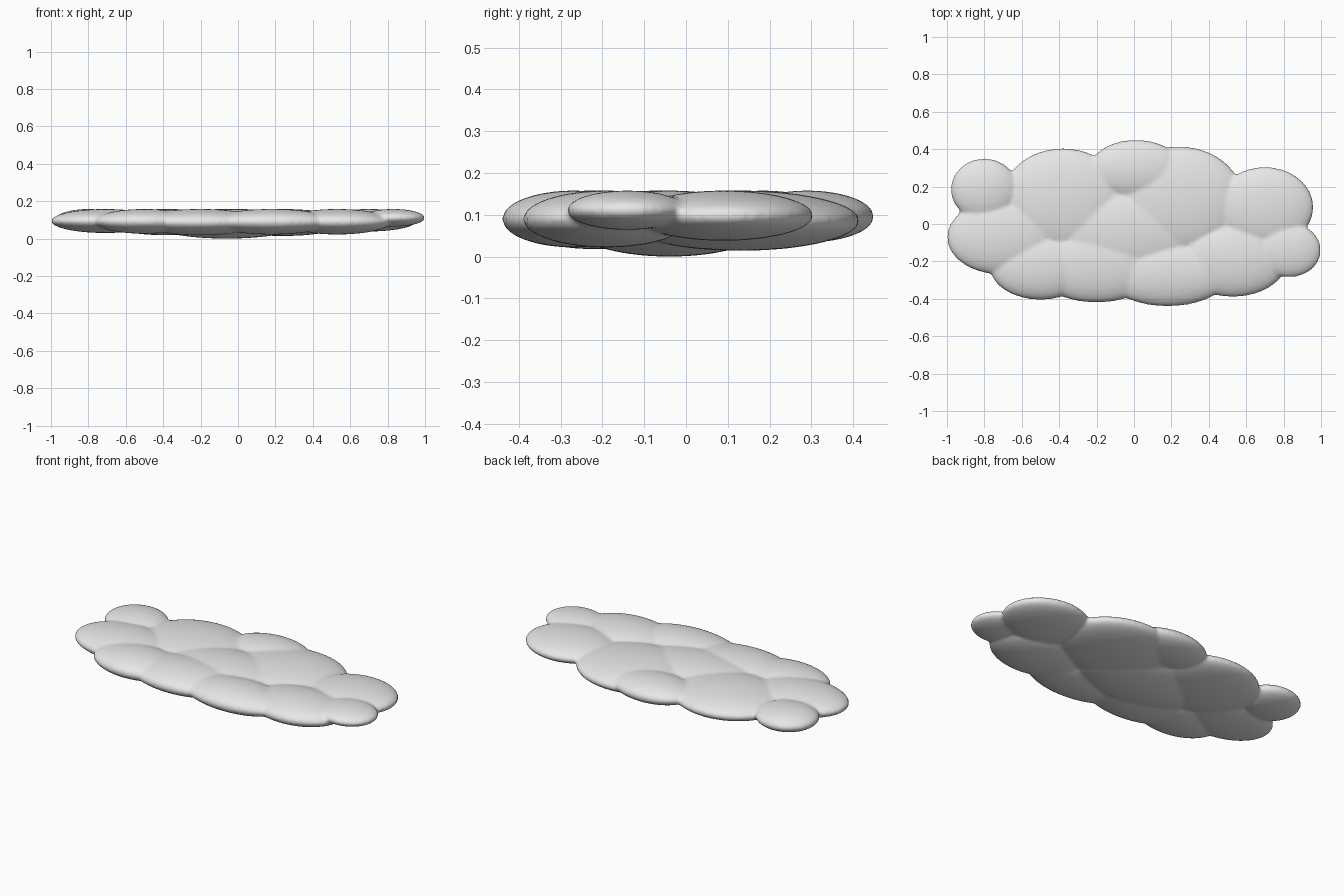
import bpy

if "Cube" in bpy.data.objects:
    bpy.data.objects.remove(bpy.data.objects["Cube"])

# Single pale grey material
grey = bpy.data.materials.new("pale grey")
grey.use_nodes = True
grey.diffuse_color = (0.8, 0.8, 0.8, 1)
grey.node_tree.nodes["Principled BSDF"].inputs["Base Color"].default_value = grey.diffuse_color

TOP = 0.158  # every puff reaches the same height

# Puffs: centre x, centre y, radius x, radius y, half thickness
PUFFS = [
    (-0.80, 0.185, 0.18, 0.165, 0.058),
    (-0.71, -0.07, 0.29, 0.20, 0.064),
    (-0.38, 0.13, 0.33, 0.275, 0.070),
    (0.01, 0.29, 0.25, 0.16, 0.062),
    (0.24, 0.13, 0.345, 0.285, 0.072),
    (0.70, 0.09, 0.26, 0.215, 0.060),
    (0.83, -0.14, 0.17, 0.145, 0.047),
    (0.53, -0.19, 0.29, 0.20, 0.068),
    (0.18, -0.27, 0.33, 0.17, 0.068),
    (-0.20, -0.22, 0.34, 0.20, 0.070),
    (-0.50, -0.23, 0.27, 0.175, 0.066),
    (-0.06, -0.04, 0.40, 0.24, 0.079),
]


def add_puff(x, y, rx, ry, h):
    bpy.ops.mesh.primitive_uv_sphere_add(segments=64, ring_count=32, location=(x, y, TOP - h))
    puff = bpy.context.object
    puff.scale = (rx, ry, h)
    return puff


# Join the puffs into one cloud
puffs = [add_puff(*p) for p in PUFFS]
bpy.ops.object.select_all(action="DESELECT")
for puff in puffs:
    puff.select_set(True)
cloud = puffs[0]
bpy.context.view_layer.objects.active = cloud
bpy.ops.object.join()
bpy.ops.object.transform_apply(location=True, rotation=True, scale=True)
cloud.name = cloud.data.name = "cloud"
cloud.data.materials.clear()
cloud.data.materials.append(grey)

# Fuse into one skin and soften the creases
remesh = cloud.modifiers.new("fuse", "REMESH")
remesh.mode = "VOXEL"
remesh.voxel_size = 0.01
remesh.use_smooth_shade = True
soften = cloud.modifiers.new("soften", "SMOOTH")
soften.factor = 0.5
soften.iterations = 6
for modifier in ("fuse", "soften"):
    bpy.ops.object.modifier_apply(modifier=modifier)
bpy.ops.object.shade_smooth()
